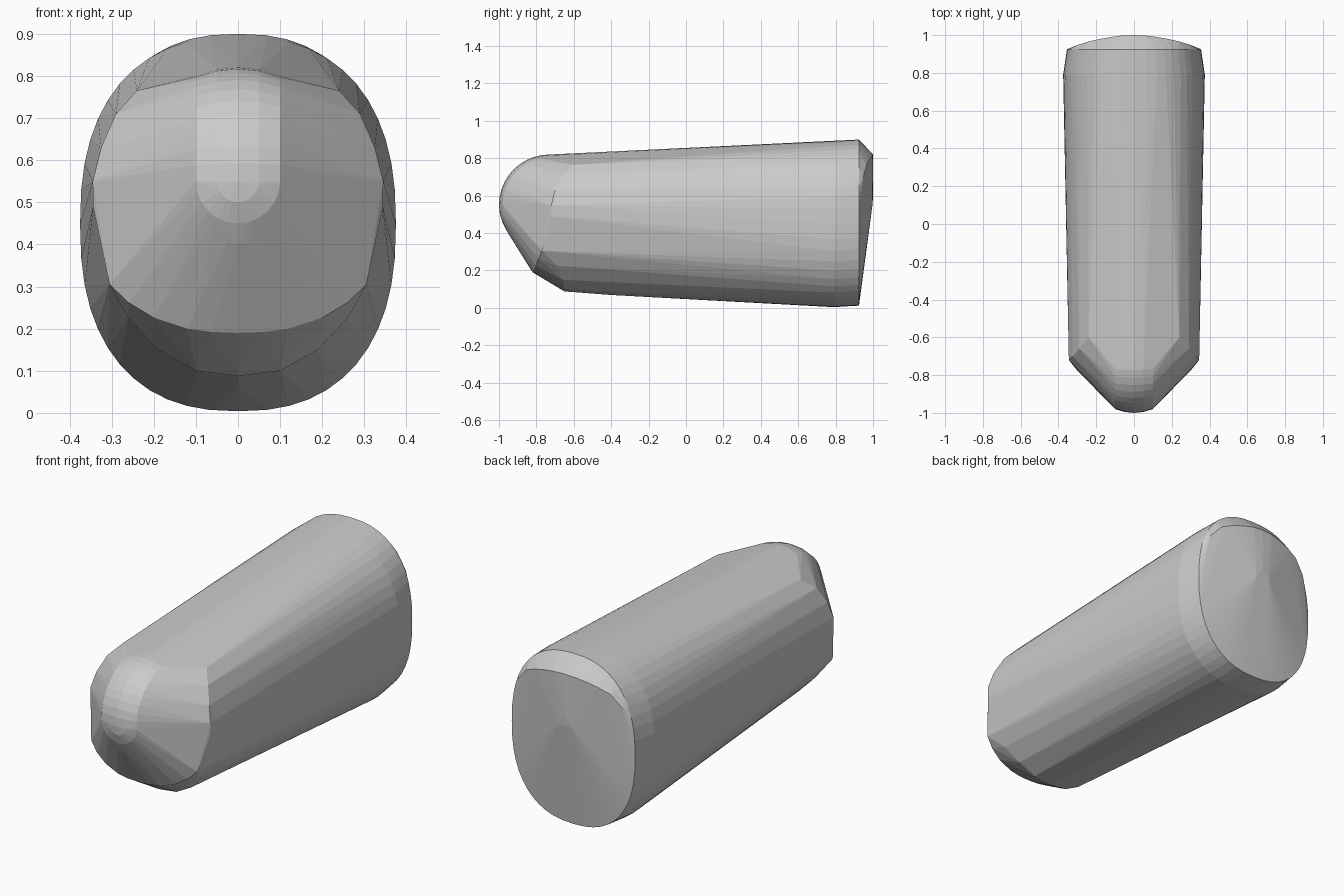
import bpy
import bmesh
from math import cos, sin, pi, copysign

cube = bpy.data.objects.get("Cube")
if cube:
    bpy.data.objects.remove(cube, do_unlink=True)

bm = bmesh.new()


def add(x, y, z):
    """Add a point and its mirror image."""
    bm.verts.new((x, y, z))
    if x:
        bm.verts.new((-x, y, z))


def oval(y, half_width, bottom, top, power=2.4, count=48):
    """Add a squarish oval cross-section."""
    middle, half_height = (top + bottom) / 2, (top - bottom) / 2
    for i in range(count):
        a = 2 * pi * i / count
        c, s = cos(a), sin(a)
        bm.verts.new((copysign(abs(c) ** (2 / power), c) * half_width, y,
                      middle + copysign(abs(s) ** (2 / power), s) * half_height))


# Rear of the body, widest just ahead of the rim
oval(0.79, 0.375, 0.004, 0.893)
oval(0.925, 0.355, 0.012, 0.9)

# Raised back cap
for p in [(0, 1.0, 0.82), (0.06, 0.998, 0.817), (0.12, 0.99, 0.806),
          (0.18, 0.98, 0.79), (0.24, 0.966, 0.766), (0.3, 0.948, 0.7),
          (0, 1.0, 0.6), (0.04, 0.997, 0.55)]:
    add(*p)

# Front shoulder edge
for p in [(0.24, -0.6, 0.765), (0.29, -0.66, 0.71), (0.325, -0.7, 0.63),
          (0.345, -0.72, 0.55), (0.344, -0.72, 0.49), (0.305, -0.77, 0.305)]:
    add(*p)

# Chin edge and the belly edge behind it
for p in [(0, -0.82, 0.19), (0.06, -0.819, 0.192), (0.12, -0.815, 0.2),
          (0.2, -0.803, 0.226), (0.26, -0.788, 0.262),
          (0, -0.65, 0.088), (0.1, -0.65, 0.1), (0.19, -0.66, 0.15),
          (0.26, -0.69, 0.225), (0, -0.4, 0.069)]:
    add(*p)

# Rounded nose strip, slightly crowned across its width
for x, radius in [(0, 0.27), (0.05, 0.265), (0.1, 0.25)]:
    for i in range(11):
        a = pi / 2 * i / 10
        add(x, -0.73 - radius * sin(a), 0.55 + radius * cos(a))

# Lower half of the nose dome
for radius, y in [(0.05, -0.995), (0.1, -0.978), (0.15, -0.952)]:
    for i in range(7):
        a = pi / 2 * i / 6
        add(min(radius, 0.1) * sin(a), y, 0.55 - radius * cos(a))

# Skin all sections with one convex shell
result = bmesh.ops.convex_hull(bm, input=bm.verts)
unused = {v for v in bm.verts if not v.link_faces}
bmesh.ops.delete(bm, geom=list(unused), context='VERTS')
bmesh.ops.recalc_face_normals(bm, faces=bm.faces)

mesh = bpy.data.meshes.new("rounded_body")
bm.to_mesh(mesh)
bm.free()
body = bpy.data.objects.new("rounded_body", mesh)
bpy.context.collection.objects.link(body)
